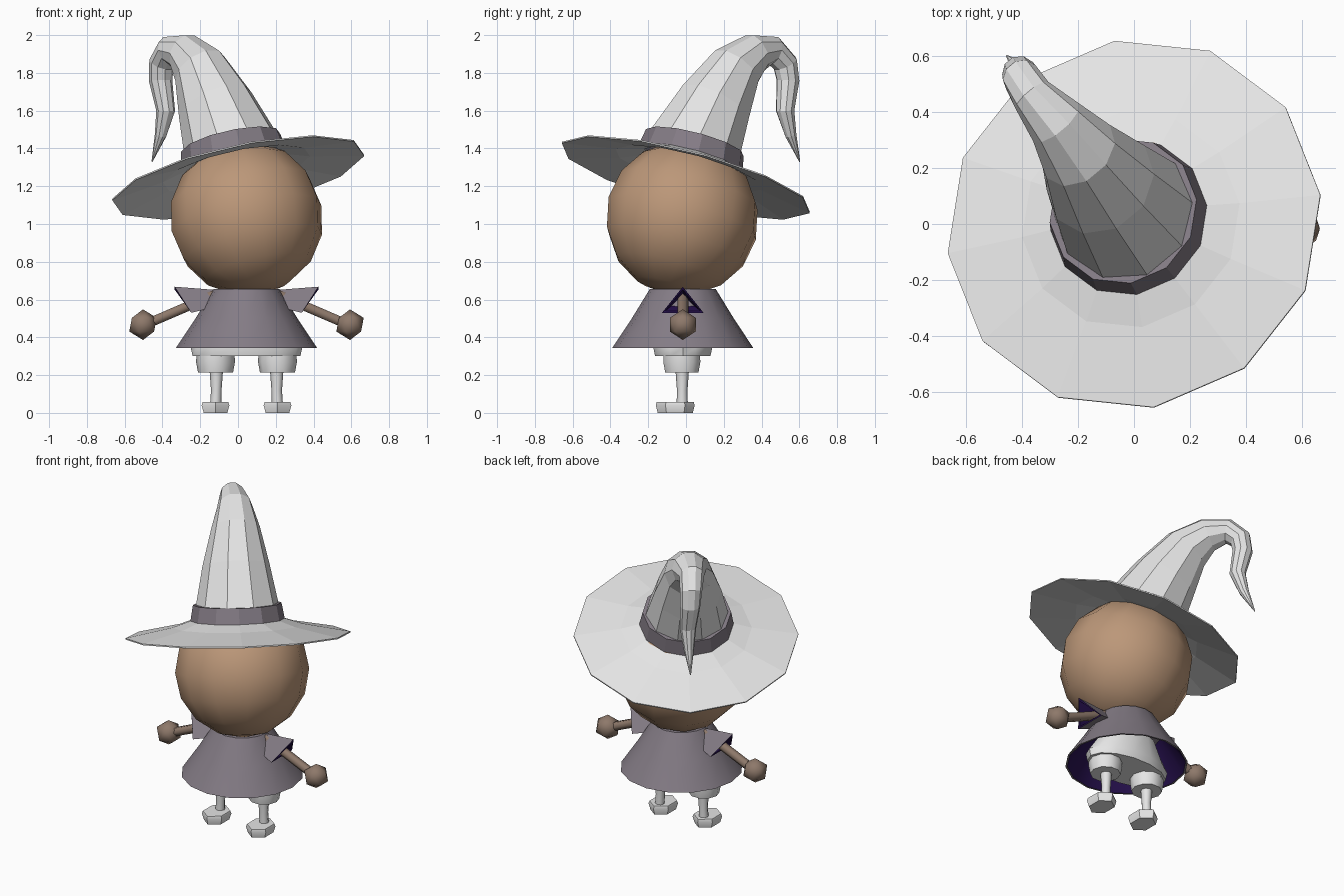
import bpy, bmesh, math
from mathutils import Vector, Matrix

if "Cube" in bpy.data.objects:
    bpy.data.objects.remove(bpy.data.objects["Cube"])


def material(name, rgb):
    m = bpy.data.materials.new(name)
    m.diffuse_color = (*rgb, 1)
    m.use_nodes = True
    m.node_tree.nodes["Principled BSDF"].inputs["Base Color"].default_value = m.diffuse_color
    return m


WHITE = material("off_white", (0.78, 0.78, 0.78))
GREY = material("mauve_grey", (0.23, 0.20, 0.235))
SKIN = material("tan_skin", (0.50, 0.31, 0.19))
HAND = material("dull_brown", (0.27, 0.19, 0.145))
LINING = material("dark_purple", (0.022, 0.006, 0.085))

CX, CY = 0.045, -0.017          # body centre
X, Y, Z = Vector((1, 0, 0)), Vector((0, 1, 0)), Vector((0, 0, 1))


def finish(name, bm, mats, smooth=None):
    bmesh.ops.recalc_face_normals(bm, faces=bm.faces)
    me = bpy.data.meshes.new(name)
    bm.to_mesh(me)
    bm.free()
    for m in mats:
        me.materials.append(m)
    if smooth is not None:
        me.shade_smooth()
        me.set_sharp_from_angle(angle=math.radians(smooth))
    ob = bpy.data.objects.new(name, me)
    bpy.context.collection.objects.link(ob)
    return ob


def ring(c, ru, rv, n, u=X, v=Y, phase=0.0):
    angles = [2 * math.pi * i / n + phase for i in range(n)]
    return [Vector(c) + u * (ru * math.cos(a)) + v * (rv * math.sin(a)) for a in angles]


def loft(name, rings, mats, smooth=None, lining=0, closed=False):
    """Skin rings; the first `lining` bands use the second material."""
    bm = bmesh.new()
    vs = [[bm.verts.new(p) for p in r] for r in rings]
    n = len(vs[0])
    pairs = list(zip(vs, vs[1:]))
    if closed:
        pairs.append((vs[-1], vs[0]))
    for k, (a, b) in enumerate(pairs):
        for i in range(n):
            j = (i + 1) % n
            f = bm.faces.new((a[i], a[j], b[j], b[i]))
            f.material_index = int(k < lining)
    if not closed:
        bm.faces.new(vs[0]).material_index = int(lining > 0)
        bm.faces.new(vs[-1])
    return finish(name, bm, mats, smooth)


# Hat frame: leaning back and to one side
HAT = Vector((0, 0, 1.25))
N = Vector((-0.217, 0.26, 1)).normalized()
E1 = Vector((0.768, 0.64, 0)).normalized()
E2 = N.cross(E1)


def hat_rings(profile):
    return [ring(HAT + N * h, r, r, 12, E1, E2, -0.04) for r, h in profile]


loft("hat_brim", hat_rings([(0.25, 0.085), (0.40, 0.042), (0.685, -0.008),
                            (0.685, 0.0), (0.40, 0.056), (0.25, 0.105)]), [WHITE], closed=True)
loft("hat_band", hat_rings([(0.25, 0.09), (0.288, 0.09), (0.270, 0.19),
                            (0.24, 0.19)]), [GREY], closed=True)

# Crown: tapered sweep that curls over and hangs down
spine = [(-0.028, 0.034, 1.38, 0.262), (-0.12, 0.15, 1.63, 0.205), (-0.20, 0.26, 1.82, 0.148),
         (-0.28, 0.365, 1.905, 0.106), (-0.365, 0.46, 1.92, 0.076), (-0.405, 0.525, 1.85, 0.068),
         (-0.41, 0.54, 1.76, 0.062), (-0.383, 0.525, 1.60, 0.050), (-0.41, 0.555, 1.47, 0.031),
         (-0.455, 0.602, 1.33, 0.003)]
pts = [Vector(p[:3]) for p in spine]
crown = []
for i, p in enumerate(pts):
    t = (pts[min(i + 1, len(pts) - 1)] - pts[max(i - 1, 0)]).normalized()
    v = t.cross(E1).normalized()
    crown.append(ring(p, spine[i][3], spine[i][3], 10, E1, v))
loft("hat_crown", crown, [WHITE])

# Head
bm = bmesh.new()
tilt = Matrix((E1, E2, N)).transposed().to_4x4()
bmesh.ops.create_uvsphere(bm, u_segments=12, v_segments=8, radius=0.41,
                          matrix=Matrix.Translation((CX, CY - 0.003, 1.03)) @ tilt)
finish("head", bm, [SKIN], 80)

# Robe: flared shell with a dark lining
loft("robe", [ring((CX, CY, z), r, r, 16) for z, r in
              [(0.63, 0.165), (0.49, 0.255), (0.343, 0.362),
               (0.343, 0.374), (0.50, 0.27), (0.655, 0.175)]], [GREY, LINING], 40, lining=2)

# Pelvis
loft("pelvis", [ring((CX, CY, z), rx, ry, 14) for z, rx, ry in
                [(0.30, 0.285, 0.15), (0.345, 0.295, 0.16), (0.50, 0.19, 0.15)]], [WHITE], 40)

for side, s in (("right", 1), ("left", -1)):
    # Sleeve: three-sided flared shell with a dark lining
    def tri(x_top, x_low, z_top, z_low, w):
        return [Vector((CX + s * x_top, CY, z_top)), Vector((CX + s * x_low, CY - w, z_low)),
                Vector((CX + s * x_low, CY + w, z_low))]
    loft(side + "_sleeve", [tri(0.17, 0.15, 0.625, 0.59, 0.03), tri(0.38, 0.292, 0.652, 0.54, 0.093),
                            tri(0.38, 0.292, 0.668, 0.53, 0.11), tri(0.15, 0.13, 0.65, 0.57, 0.06)],
         [GREY, LINING], lining=2)

    # Arm and hand
    a, b = Vector((CX + s * 0.17, CY, 0.625)), Vector((CX + s * 0.53, CY, 0.47))
    up = (b - a).cross(Y).normalized()
    loft(side + "_arm", [ring(p, 0.029, 0.029, 6, Y, up) for p in (a, b)], [HAND], 80)
    bm = bmesh.new()
    bmesh.ops.create_icosphere(bm, subdivisions=1, radius=0.081,
                               matrix=Matrix.Translation((CX + s * 0.548, CY, 0.467)))
    finish(side + "_hand", bm, [HAND], 80)

    # Trouser cuff, shin and pointed foot
    lx = CX + s * 0.164
    loft(side + "_cuff", [ring((lx, CY - 0.005, z), r, r, 10) for z, r in
                          [(0.215, 0.093), (0.27, 0.103), (0.32, 0.10)]], [WHITE], 40)
    loft(side + "_shin", [ring((lx - s * dx, CY - 0.003, z), r, r, 8) for z, r, dx in
                          [(0.03, 0.03, 0.0), (0.12, 0.028, 0.004), (0.23, 0.036, 0.004)]], [WHITE], 60)
    fy = CY - 0.04
    loft(side + "_foot", [ring((lx, fy, z), rx, ry, 6, phase=math.pi / 2) for z, rx, ry in
                          [(0.0, 0.072, 0.093), (0.04, 0.085, 0.103), (0.058, 0.078, 0.098)]], [WHITE], 40)
